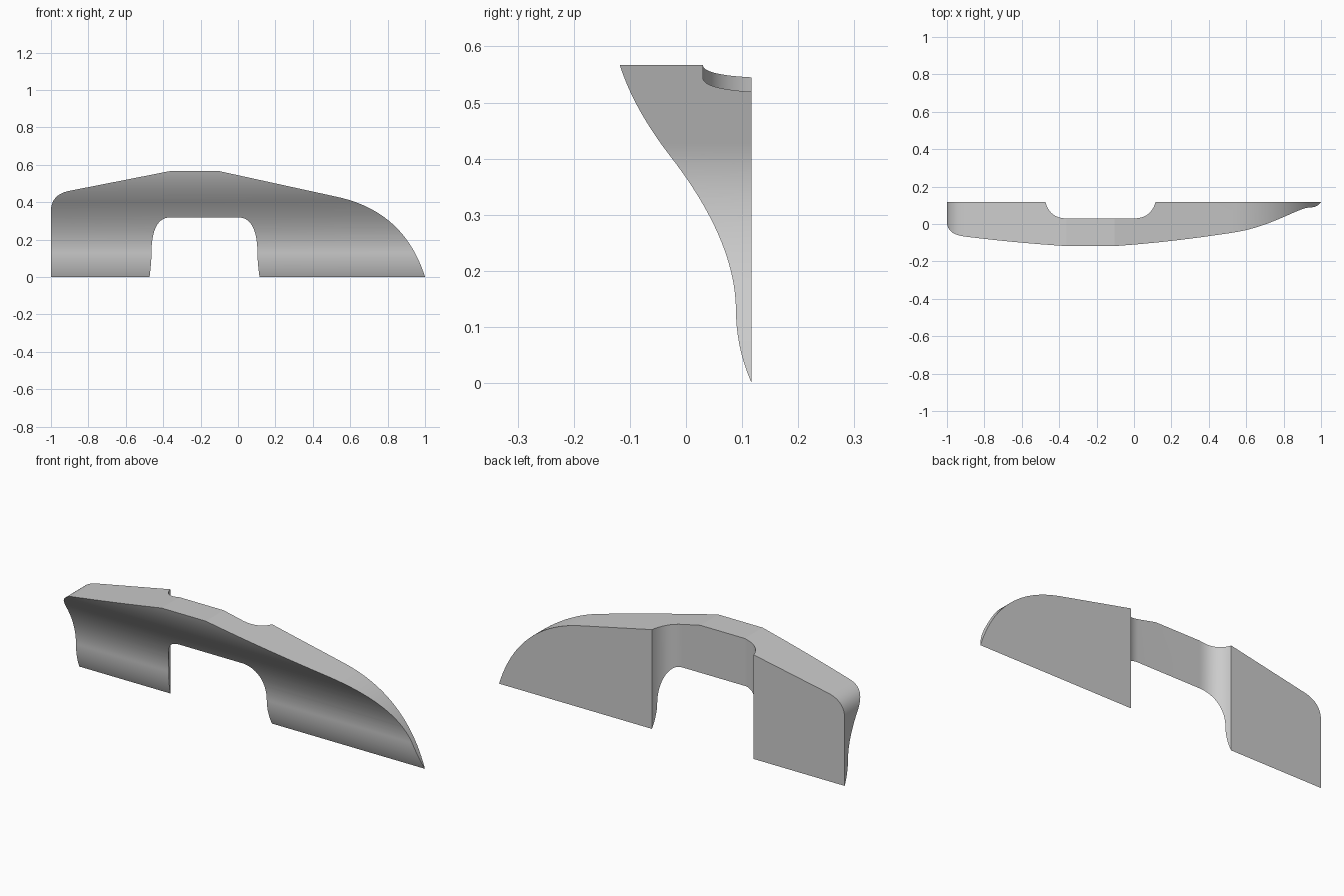
import bpy
import math
from mathutils import Vector

cube = bpy.data.objects.get("Cube")
if cube:
    bpy.data.objects.remove(cube, do_unlink=True)

STEPS = 24


def curve(start, control, end):
    """Points along a quadratic curve, both ends included."""
    a, b, c = Vector(start), Vector(control), Vector(end)
    ts = [i / STEPS for i in range(STEPS + 1)]
    return [tuple(a * (1 - t) ** 2 + b * 2 * t * (1 - t) + c * t * t) for t in ts]


def prism(name, outline, place, low, high):
    """Extrude a closed 2D outline; place maps (u, v, depth) to 3D."""
    n = len(outline)
    verts = [place(u, v, d) for d in (low, high) for u, v in outline]
    faces = [list(range(n)), list(range(n, 2 * n))]
    faces += [[i, (i + 1) % n, n + (i + 1) % n, n + i] for i in range(n)]
    mesh = bpy.data.meshes.new(name)
    mesh.from_pydata(verts, [], faces)
    obj = bpy.data.objects.new(name, mesh)
    bpy.context.collection.objects.link(obj)
    # Make the normals point outward
    bpy.ops.object.select_all(action='DESELECT')
    obj.select_set(True)
    bpy.context.view_layer.objects.active = obj
    bpy.ops.object.mode_set(mode='EDIT')
    bpy.ops.mesh.select_all(action='SELECT')
    bpy.ops.mesh.normals_make_consistent(inside=False)
    bpy.ops.object.mode_set(mode='OBJECT')
    return obj


def cut(target, cutter, operation):
    """Apply a boolean and remove the cutter."""
    cutter.hide_render = True
    mod = target.modifiers.new(cutter.name, 'BOOLEAN')
    mod.object = cutter
    mod.operation = operation
    mod.solver = 'EXACT'
    bpy.context.view_layer.objects.active = target
    bpy.ops.object.modifier_apply(modifier=mod.name)
    bpy.data.objects.remove(cutter, do_unlink=True)


BACK = 0.117

# Moulded S-shaped cross-section (y, z), swept along x
section = [(BACK, 0.6), (-0.127, 0.6)]
section += curve((-0.118, 0.567), (-0.0935, 0.489), (-0.027, 0.403))
section += curve((-0.027, 0.403), (0.089, 0.253), (0.089, 0.128))[1:]
section += curve((0.089, 0.128), (0.09, 0.06), (BACK, 0))[1:]
body = prism("shaped_panel", section, lambda y, z, x: (x, y, z), -1.1, 1.1)

# Front silhouette (x, z): rounded left end, sloped top, swept right end
silhouette = [(-1, -0.1)]
silhouette += curve((-1, 0.36), (-0.995, 0.443), (-0.9, 0.461))
silhouette += [(-0.36, 0.567), (-0.104, 0.567)]
silhouette += curve((0.532, 0.428), (0.89, 0.35), (1, 0))
silhouette += [(1.03, -0.1)]
trim = prism("silhouette_cutter", silhouette, lambda x, z, y: (x, y, z), -0.4, 0.4)
cut(body, trim, 'INTERSECT')

# Vertical recess in the back (x, y), which opens the arch below
recess = [(-0.473, 0.3)]
recess += curve((-0.473, BACK), (-0.45, 0.03), (-0.36, 0.03))
recess += curve((0, 0.03), (0.09, 0.03), (0.115, BACK))
recess += [(0.115, 0.3)]
notch = prism("recess_cutter", recess, lambda x, y, z: (x, y, z), -0.3, 0.9)
cut(body, notch, 'DIFFERENCE')

# Plain grey finish
grey = bpy.data.materials.new("plain_grey")
grey.use_nodes = True
colour = (0.6, 0.6, 0.6, 1)
grey.diffuse_color = colour
grey.node_tree.nodes["Principled BSDF"].inputs["Base Color"].default_value = colour
body.data.materials.clear()
body.data.materials.append(grey)
for face in body.data.polygons:
    face.material_index = 0

# Smooth curves, crisp edges
bpy.ops.object.select_all(action='DESELECT')
body.select_set(True)
bpy.context.view_layer.objects.active = body
bpy.ops.object.shade_smooth_by_angle(angle=math.radians(10))
